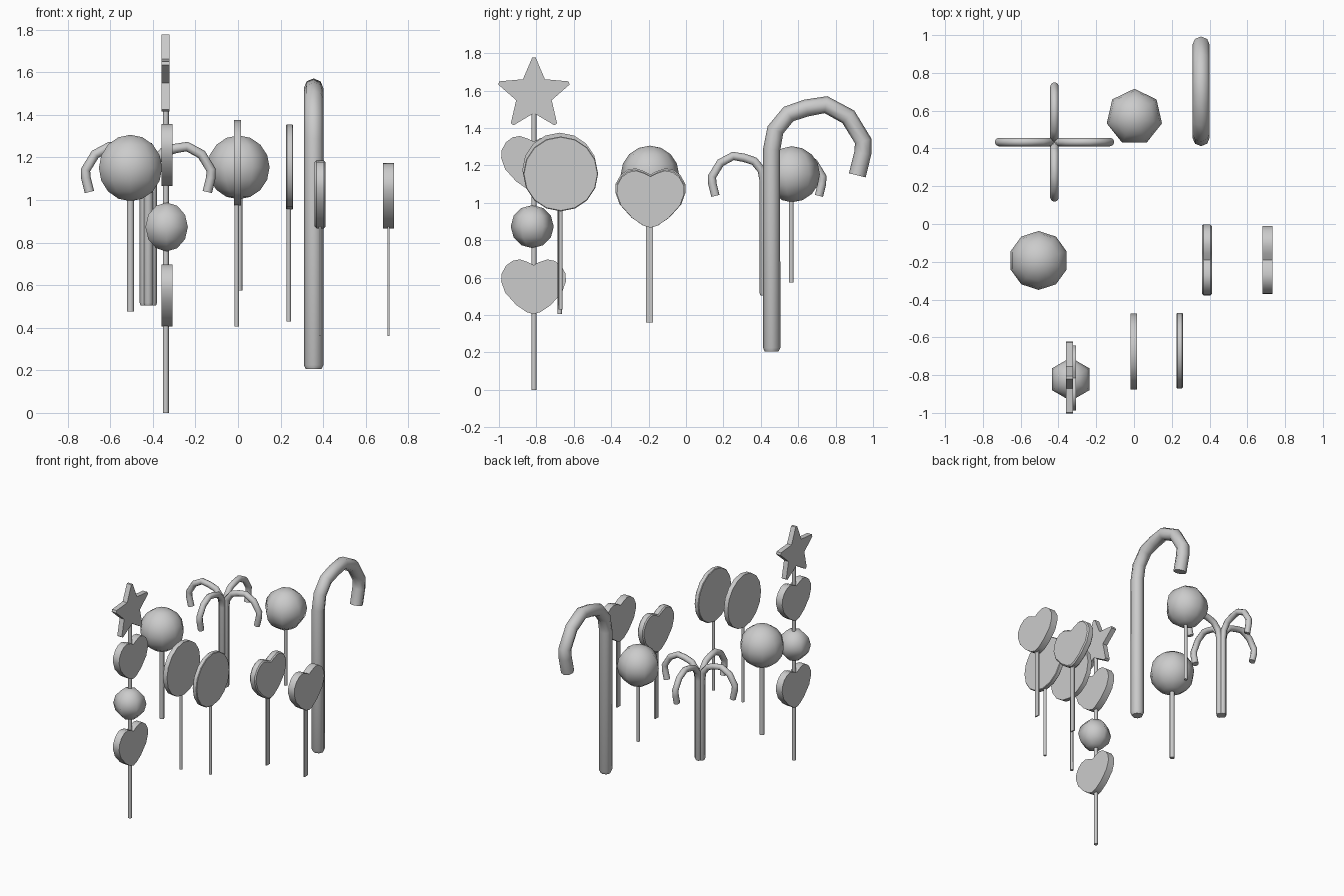
import bpy, bmesh
from math import radians, sin, cos, pi

if "Cube" in bpy.data.objects:
    bpy.data.objects.remove(bpy.data.objects["Cube"])


def smooth(obj, angle=40):
    bpy.ops.object.select_all(action='DESELECT')
    obj.select_set(True)
    bpy.context.view_layer.objects.active = obj
    bpy.ops.object.shade_smooth_by_angle(angle=radians(angle))


def rod(name, x, y, z0, z1, rx, ry=None, sides=8):
    """Vertical stick, optionally flattened."""
    bpy.ops.mesh.primitive_cylinder_add(vertices=sides, radius=1, depth=z1 - z0,
                                        location=(x, y, (z0 + z1) / 2))
    o = bpy.context.object
    o.name = name
    o.scale = (rx, ry or rx, 1)
    smooth(o, 65)


def ball(name, x, y, z, r, segs, rings):
    bpy.ops.mesh.primitive_uv_sphere_add(segments=segs, ring_count=rings, radius=r,
                                         location=(x, y, z))
    o = bpy.context.object
    o.name = name
    smooth(o, 70)


def slab(name, outline, x, y, z, thick, scale=1.0, bevel=0):
    """Extrude a (y, z) outline along x."""
    bm = bmesh.new()
    face = bm.faces.new([bm.verts.new((-thick / 2, p * scale, q * scale)) for p, q in outline])
    ext = bmesh.ops.extrude_face_region(bm, geom=[face], use_keep_orig=True)
    bmesh.ops.translate(bm, vec=(thick, 0, 0),
                        verts=[g for g in ext['geom'] if isinstance(g, bmesh.types.BMVert)])
    bmesh.ops.recalc_face_normals(bm, faces=bm.faces)
    me = bpy.data.meshes.new(name)
    bm.to_mesh(me)
    bm.free()
    o = bpy.data.objects.new(name, me)
    o.location = (x, y, z)
    bpy.context.collection.objects.link(o)
    if bevel:
        m = o.modifiers.new("rim", 'BEVEL')
        m.width, m.segments, m.angle_limit = bevel, 1, radians(60)
    smooth(o, 35)


# hooked cane profile: (distance outward, height), base at origin
CANE = [(0, 0), (0, .02), (0, 1.08), (.02, 1.185), (.09, 1.27), (.185, 1.302),
        (.29, 1.32), (.41, 1.255), (.49, 1.125), (.487, 1.06), (.458, .942)]


def cane(name, x, y, z, scale, radius, angle):
    cu = bpy.data.curves.new(name, 'CURVE')
    cu.dimensions = '3D'
    cu.bevel_depth, cu.bevel_resolution, cu.use_fill_caps = radius, 2, True
    sp = cu.splines.new('POLY')
    sp.points.add(len(CANE) - 1)
    for i, (p, (d, h)) in enumerate(zip(sp.points, CANE)):
        p.co = (d * scale * cos(angle), d * scale * sin(angle), h * scale, 1)
        p.radius = .8 if i == 0 else 1
    o = bpy.data.objects.new(name, cu)
    o.location = (x, y, z)
    bpy.context.collection.objects.link(o)
    bpy.ops.object.select_all(action='DESELECT')
    o.select_set(True)
    bpy.context.view_layer.objects.active = o
    bpy.ops.object.convert(target='MESH')
    smooth(bpy.context.object, 60)


# outlines: heart (bottom tip at origin), star, disc
half = [(.04, .012), (.10, .053), (.165, .125), (.188, .19), (.186, .235), (.16, .282),
        (.122, .31), (.08, .318), (.035, .303)]
HEART = [(0, 0)] + half + [(0, .285)] + [(-a, b) for a, b in reversed(half)]
STAR = []
for i in range(5):
    a = pi / 2 + i * 2 * pi / 5
    STAR += [(.198 * cos(a + t), .198 * sin(a + t)) for t in (-.045, .045)]
    STAR.append((.1 * cos(a + pi / 5), .1 * sin(a + pi / 5)))
DISC = [(.2 * cos(i * pi / 8), .2 * sin(i * pi / 8)) for i in range(16)]

# skewer of sweets
rod("skewer_stick", -.339, -.813, 0, 1.5, .014)
slab("skewer_heart_lower", HEART, -.334, -.815, .405, .052, .92)
slab("skewer_heart_upper", HEART, -.334, -.815, 1.065, .052, .92)
ball("skewer_ball", -.335, -.822, .873, .115, 6, 6)
slab("skewer_star", STAR, -.341, -.813, 1.58, .038)

# disc lollipops
for i, (x, y, z, z0) in enumerate([(-.002, -.675, 1.175, .405), (.242, -.67, 1.155, .43)]):
    slab(f"disc_sweet_{i}", DISC, x, y, z, .034, bevel=.004 * i)
    rod(f"disc_stick_{i}", x - .004, y, z0, z - .15, .011)

# ball lollipops
ball("ball_sweet_left", -.505, -.193, 1.15, .156, 10, 8)
rod("ball_stick_left", -.505, -.193, .475, 1.05, .017)
ball("ball_sweet_back", .002, .566, 1.153, .15, 7, 8)
rod("ball_stick_back", .007, .563, .575, 1.05, .013)

# heart lollipops on flat sticks
for i, (x, s, b) in enumerate([(.386, 1, .008), (.707, .96, 0)]):
    slab(f"heart_sweet_{i}", HEART, x, -.19, .867, .052, s, b)
    bpy.ops.mesh.primitive_cube_add(size=1, location=(x, -.195, .66))
    o = bpy.context.object
    o.name = f"heart_stick_{i}"
    o.scale = (.009, .038, .6)

# large cane and the cluster of four small canes
cane("large_cane", .355, .458, .205, 1, .046, pi / 2)
for k in range(4):
    a = k * pi / 2
    cane(f"small_cane_{k}", -.421 + .018 * cos(a), .434 + .018 * sin(a), .505, .565, .0225, a)
